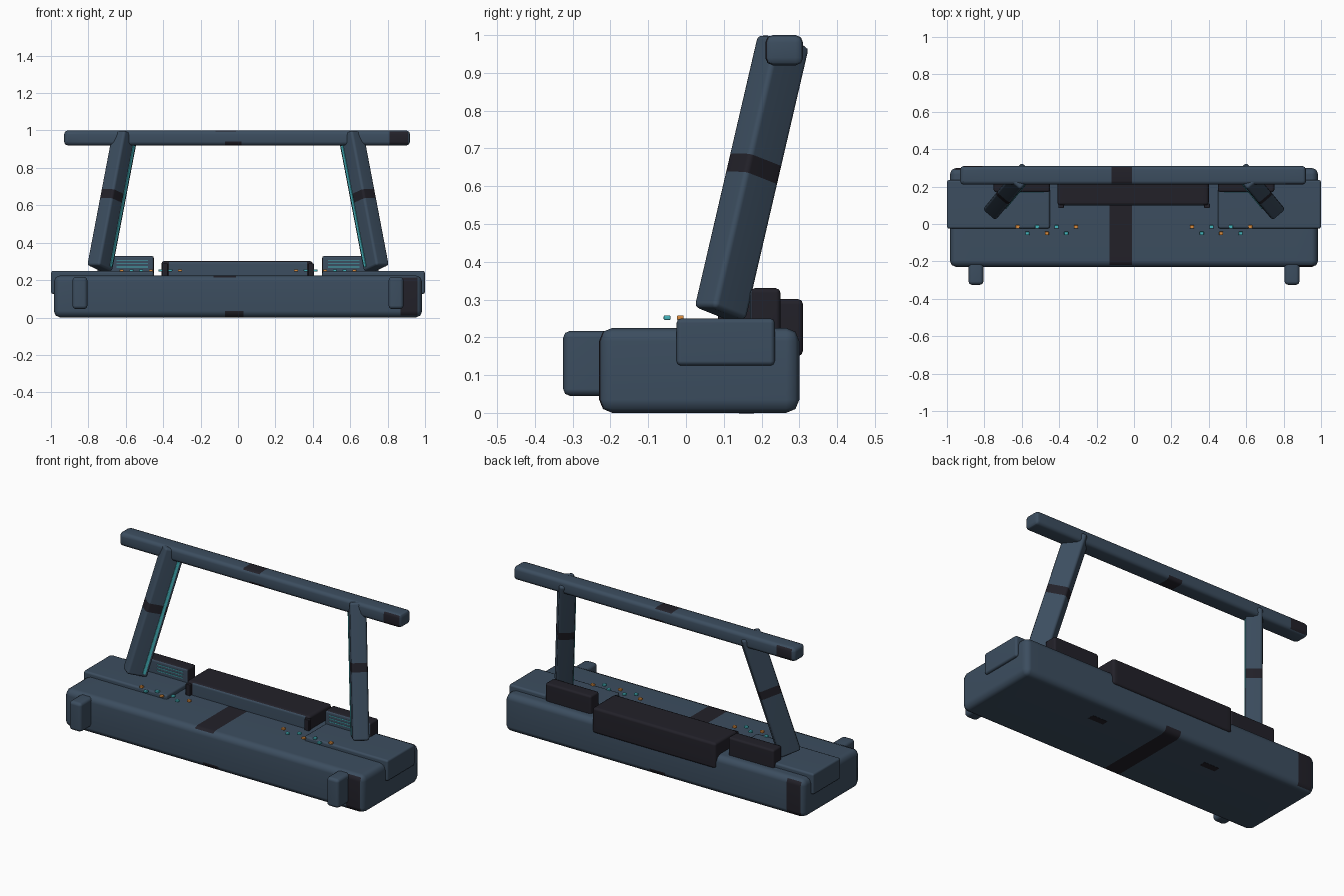
import bpy, bmesh
from mathutils import Matrix, Vector
from math import radians

if "Cube" in bpy.data.objects:
    bpy.data.objects.remove(bpy.data.objects["Cube"])


def make_material(name, rgb):
    mat = bpy.data.materials.new(name)
    mat.use_nodes = True
    mat.diffuse_color = (*rgb, 1)
    mat.node_tree.nodes["Principled BSDF"].inputs["Base Color"].default_value = (*rgb, 1)
    return mat


BLUE = make_material("slate_blue", (0.045, 0.075, 0.115))
DARK = make_material("dark_charcoal", (0.016, 0.015, 0.022))
TEAL = make_material("teal", (0.06, 0.47, 0.52))
ORANGE = make_material("orange", (0.72, 0.27, 0.05))


def box(name, lo, hi, mats, bevel=0.0, matrix=None, paints=()):
    """Bevelled box between two corners; paints = (axis, low, high, normal rule)."""
    lo, hi = Vector(lo), Vector(hi)
    bm = bmesh.new()
    bmesh.ops.create_cube(bm, size=1)
    bmesh.ops.scale(bm, vec=hi - lo, verts=bm.verts)
    bmesh.ops.translate(bm, vec=(lo + hi) / 2, verts=bm.verts)
    if bevel:
        bmesh.ops.bevel(bm, geom=bm.edges[:], offset=bevel, segments=2,
                        profile=0.5, affect='EDGES')
    for axis, start, end, rule in paints:
        normal = Vector((0, 0, 0))
        normal[axis] = 1
        for cut in (start, end):
            if lo[axis] < cut < hi[axis]:
                bmesh.ops.bisect_plane(bm, geom=bm.verts[:] + bm.edges[:] + bm.faces[:],
                                       plane_co=normal * cut, plane_no=normal)
        bm.normal_update()
        for face in bm.faces:
            if start < face.calc_center_median()[axis] < end and rule(face.normal):
                face.material_index = 1
    mesh = bpy.data.meshes.new(name)
    bm.to_mesh(mesh)
    bm.free()
    for mat in mats:
        mesh.materials.append(mat)
    obj = bpy.data.objects.new(name, mesh)
    bpy.context.collection.objects.link(obj)
    if matrix:
        obj.matrix_world = matrix
    if bevel:
        mesh.polygons.foreach_set("use_smooth", [True] * len(mesh.polygons))
        mesh.set_sharp_from_angle(angle=radians(50))
        obj.modifiers.new("soft_edges", 'WEIGHTED_NORMAL').keep_sharp = True
    return obj


def faces_top(n): return n.z > 0.9
def faces_bottom(n): return n.z < -0.3
def faces_front(n): return n.y < -0.8
def faces_back(n): return n.y > 0.8
def any_face(n): return True


# Main base and the top rail, with matching dark patches
box("base", (-0.985, -0.23, 0), (0.985, 0.30, 0.225), [BLUE, DARK], 0.035,
    paints=[(0, -0.13, -0.01, faces_top), (0, -0.07, 0.03, faces_bottom),
            (0, 0.87, 0.96, faces_front), (0, -0.96, -0.87, faces_back)])
box("top_rail", (-0.93, 0.21, 0.92), (0.92, 0.31, 1.0), [BLUE, DARK], 0.02,
    paints=[(0, -0.12, -0.01, faces_top), (0, -0.07, 0.02, faces_bottom),
            (0, 0.81, 0.91, faces_front), (0, -0.91, -0.81, faces_back)])

# Rear housing between the legs
box("rear_housing", (-0.41, 0.10, 0.15), (0.40, 0.31, 0.302), [DARK, BLUE], 0.015,
    paints=[(0, -0.37, 0.37, faces_front)])


def span(side, a, b):
    return min(side * a, side * b), max(side * a, side * b)


for side, label in ((1, "left"), (-1, "right")):
    # Raised end pad wrapping over the base
    x0, x1 = span(side, 0.45, 1.0)
    box(label + "_end_pad", (x0, -0.025, 0.125), (x1, 0.235, 0.25), [BLUE], 0.012)

    # Front bumper
    x0, x1 = span(side, 0.805, 0.885)
    box(label + "_front_bumper", (x0, -0.325, 0.045), (x1, -0.20, 0.217), [BLUE], 0.018)

    # Vent block with glowing slats
    x0, x1 = span(side, 0.45, 0.75)
    box(label + "_vent_block", (x0, 0.17, 0.20), (x1, 0.25, 0.33), [DARK, BLUE], 0.012,
        paints=[(0, x0, x1, faces_front)])
    x0, x1 = span(side, 0.48, 0.65)
    for i in range(3):
        z = 0.268 + i * 0.018
        box(f"{label}_vent_slat_{i}", (x0, 0.168, z), (x1, 0.171, z + 0.004), [TEAL])

    # Hinge pin beside the housing and slot underneath
    x0, x1 = span(side, 0.375, 0.405)
    box(label + "_hinge_pin", (x0, 0.085, 0.22), (x1, 0.11, 0.29), [DARK], 0.004)
    x0, x1 = span(side, 0.33, 0.43)
    box(label + "_underside_slot", (x0, 0.14, -0.001), (x1, 0.18, 0.004), [DARK])

    # Leaning leg, banded around the middle, with a light strip on its inner face
    foot, head = Vector((side * 0.74, 0.09, 0.262)), Vector((side * 0.602, 0.258, 0.985))
    axis = (head - foot).normalized()
    inner = Vector((-side * 0.76, -0.65, 0))
    inner = (inner - axis * inner.dot(axis)).normalized()
    depth = axis.cross(inner)
    frame = Matrix((inner, depth, axis)).transposed().to_4x4()
    frame.translation = foot
    length = (head - foot).length
    box(label + "_leg", (-0.045, -0.06, 0), (0.045, 0.06, length), [BLUE, DARK], 0.014,
        frame, [(2, 0.375, 0.425, any_face)])
    inward = 1 if depth.y > 0 else -1
    y0, y1 = span(inward, 0.026, 0.042)
    box(label + "_light_strip", (0.043, y0, 0.02), (0.049, y1, length - 0.06),
        [TEAL], matrix=frame)

    # Two staggered rows of small indicator buttons
    for i in range(7):
        x = 0.31 + i * 0.052
        y = -0.015 if i % 2 == 0 else -0.05
        color = ORANGE if i in (0, 3, 6) else TEAL
        x0, x1 = span(side, x - 0.011, x + 0.011)
        box(f"{label}_button_{i}", (x0, y - 0.009, 0.246), (x1, y + 0.009, 0.258),
            [color], 0.003)
